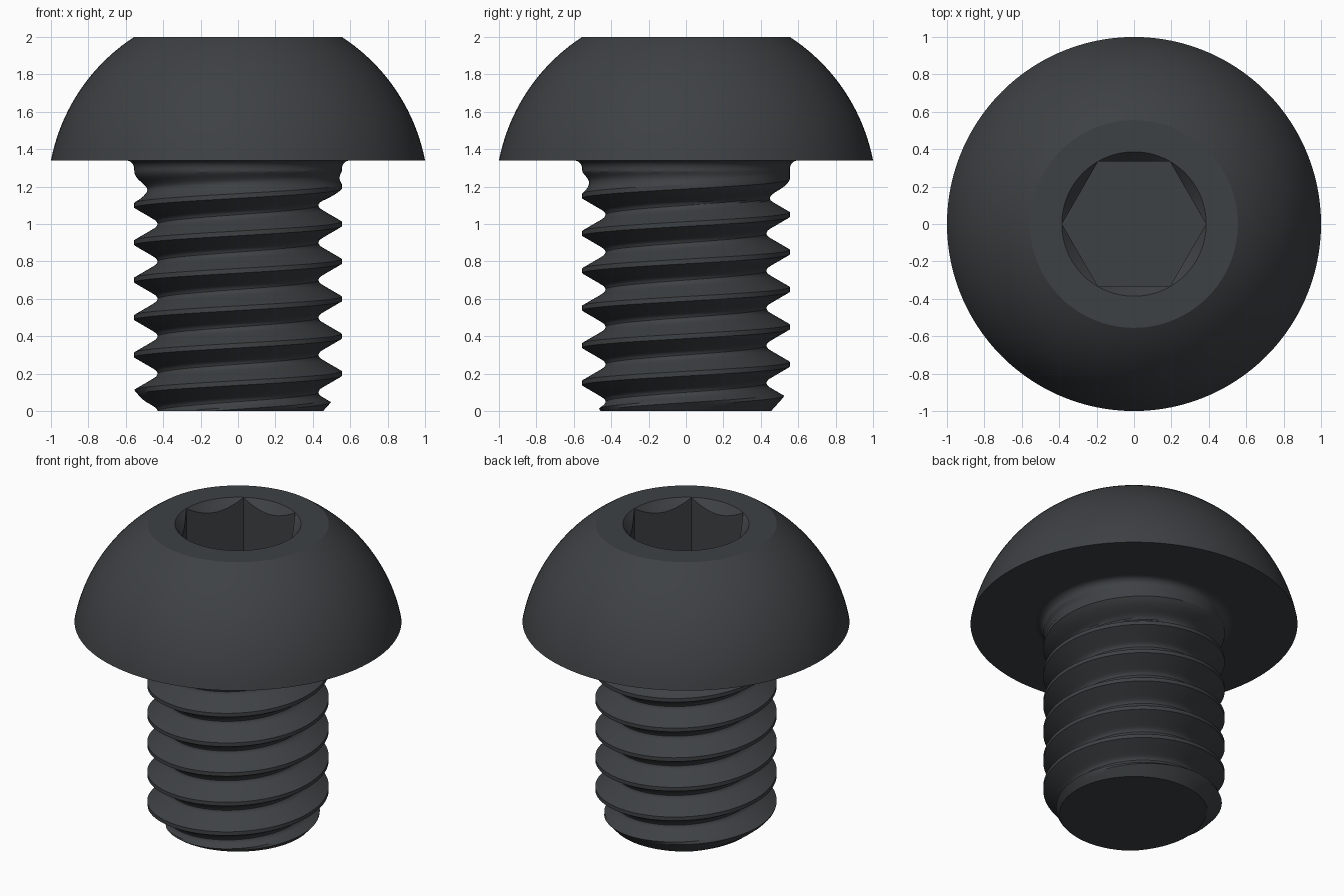
import bpy, bmesh
from math import pi, sin, cos, atan2, hypot, radians

if "Cube" in bpy.data.objects:
    bpy.data.objects.remove(bpy.data.objects["Cube"])

N = 120          # sides around the axis
PITCH = 0.2
R_MAJOR, R_ROOT = 0.555, 0.43
Z_HEAD = 1.34    # underside of the head
Z_NECK = 1.295   # start of the fillet below the head

steel = bpy.data.materials.new("black_steel")
steel.diffuse_color = (0.048, 0.053, 0.057, 1)
steel.use_nodes = True
steel.node_tree.nodes["Principled BSDF"].inputs["Base Color"].default_value = steel.diffuse_color


def build(name, columns, cap_start=False, cap_end=False):
    """Skin neighbouring columns of points (first and last column coincide)."""
    bm = bmesh.new()
    cols = [[bm.verts.new(p) for p in c] for c in columns]
    for a, b in zip(cols, cols[1:]):
        for i in range(len(a) - 1):
            bm.faces.new((a[i], b[i], b[i + 1], a[i + 1]))
    bmesh.ops.remove_doubles(bm, verts=bm.verts, dist=1e-5)
    for wanted, z in ((cap_start, columns[0][0][2]), (cap_end, columns[0][-1][2])):
        if wanted:
            rim = [e for e in bm.edges if e.is_boundary
                   and all(abs(v.co.z - z) < 1e-4 for v in e.verts)]
            bmesh.ops.edgeloop_fill(bm, edges=rim)
    bmesh.ops.recalc_face_normals(bm, faces=bm.faces)
    mesh = bpy.data.meshes.new(name)
    bm.to_mesh(mesh)
    bm.free()
    obj = bpy.data.objects.new(name, mesh)
    bpy.context.collection.objects.link(obj)
    mesh.materials.append(steel)
    bpy.ops.object.select_all(action='DESELECT')
    obj.select_set(True)
    bpy.context.view_layer.objects.active = obj
    bpy.ops.object.shade_smooth_by_angle(angle=radians(28))
    return obj


def polar(r, t, z):
    return (r * cos(t), r * sin(t), z)


# Button head: underside, dome, flat top, countersunk hex socket
ZC = 1.146                                  # centre of the dome arc
a0, a1 = atan2(Z_HEAD - ZC, 1.0), atan2(2 - ZC, R_MAJOR)
R_DOME = hypot(1.0, Z_HEAD - ZC)
dome = [(R_DOME * cos(a0 + (a1 - a0) * i / 20), ZC + R_DOME * sin(a0 + (a1 - a0) * i / 20))
        for i in range(21)]
head_cols = []
for j in range(N + 1):
    t = 2 * pi * (j % N) / N
    hex_r = 0.3335 / cos(t % (pi / 3) - pi / 6)
    profile = [(0.60, Z_HEAD)] + dome + [
        (0.386, 2.0), (hex_r, 2.0 - (0.386 - hex_r) * 1.2), (hex_r, 1.61)]
    head_cols.append([polar(r, t, z) for r, z in profile])
# the socket floor is the end cap
build("head", head_cols, cap_end=True)

# Thread section: distance from crest centre -> radius
SECTION = [(0, R_MAJOR), (0.0125, R_MAJOR), (0.03, 0.525), (0.045, 0.499), (0.06, 0.473),
           (0.072, 0.453), (0.08, 0.441), (0.09, 0.433), (0.1, R_ROOT)]


def thread_radius(t, z):
    u = (z - PITCH * t / (2 * pi)) % PITCH
    s = min(u, PITCH - u)
    r = R_ROOT
    for (s0, r0), (s1, r1) in zip(SECTION, SECTION[1:]):
        if s0 <= s <= s1:
            r = r0 + (r1 - r0) * (s - s0) / (s1 - s0)
            break
    fade = max(0, min(1, (1.28 - z) / 0.16))     # thread run-out under the head
    r = R_MAJOR - (R_MAJOR - r) * fade
    return min(r, 0.455 + 0.9 * z)               # chamfered tip


# Threaded shank with a fillet up to the head
steps = [-s for s, _ in reversed(SECTION[1:-1])] + [s for s, _ in SECTION[1:]]
rows = [k * PITCH + s for k in range(-1, 8) for s in steps]
shank_cols = []
for j in range(N + 1):
    t = 2 * pi * j / N
    col = []
    for u in rows:
        z = max(0, min(Z_NECK, u + PITCH * t / (2 * pi)))
        col.append(polar(thread_radius(t, z), t, z))
    for i in range(1, 7):
        a = i / 6 * pi / 2
        col.append(polar(R_MAJOR + 0.045 * (1 - cos(a)), t, Z_NECK + (Z_HEAD - Z_NECK) * sin(a)))
    shank_cols.append(col)
build("threaded_shank", shank_cols, cap_start=True)
